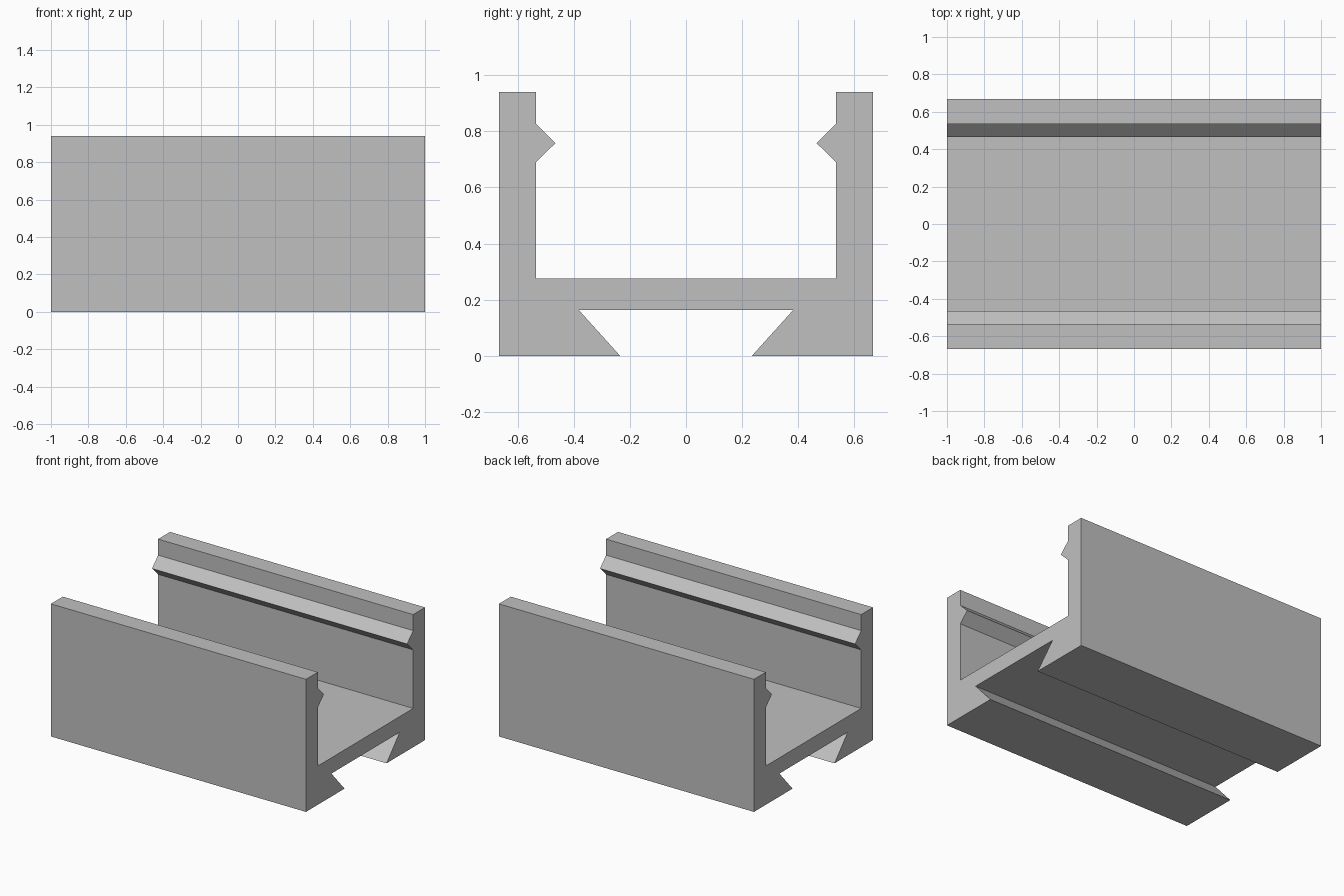
import bpy
import bmesh
from mathutils import Vector

cube = bpy.data.objects.get("Cube")
if cube:
    bpy.data.objects.remove(cube, do_unlink=True)

# Material
grey = bpy.data.materials.new("light grey")
grey.use_nodes = True
colour = (0.53, 0.53, 0.53, 1)
grey.diffuse_color = colour
grey.node_tree.nodes["Principled BSDF"].inputs["Base Color"].default_value = colour

# Half cross-section (y, z): dovetail slot, foot, wall, snap ridge, channel floor
half = [(0.382, 0.163), (0.235, 0), (0.667, 0), (0.667, 0.94), (0.534, 0.94),
        (0.534, 0.826), (0.465, 0.758), (0.534, 0.69), (0.534, 0.275)]
profile = half + [(-y, z) for y, z in reversed(half)]

# Extrude the mirrored section along the full length
bm = bmesh.new()
section = bm.faces.new([bm.verts.new((-1, y, z)) for y, z in profile])
extruded = bmesh.ops.extrude_face_region(bm, geom=[section], use_keep_orig=True)
moved = [v for v in extruded["geom"] if isinstance(v, bmesh.types.BMVert)]
bmesh.ops.translate(bm, verts=moved, vec=Vector((2, 0, 0)))
bmesh.ops.recalc_face_normals(bm, faces=bm.faces)

mesh = bpy.data.meshes.new("channel_rail")
bm.to_mesh(mesh)
bm.free()
mesh.materials.append(grey)
rail = bpy.data.objects.new("channel_rail", mesh)
bpy.context.collection.objects.link(rail)
